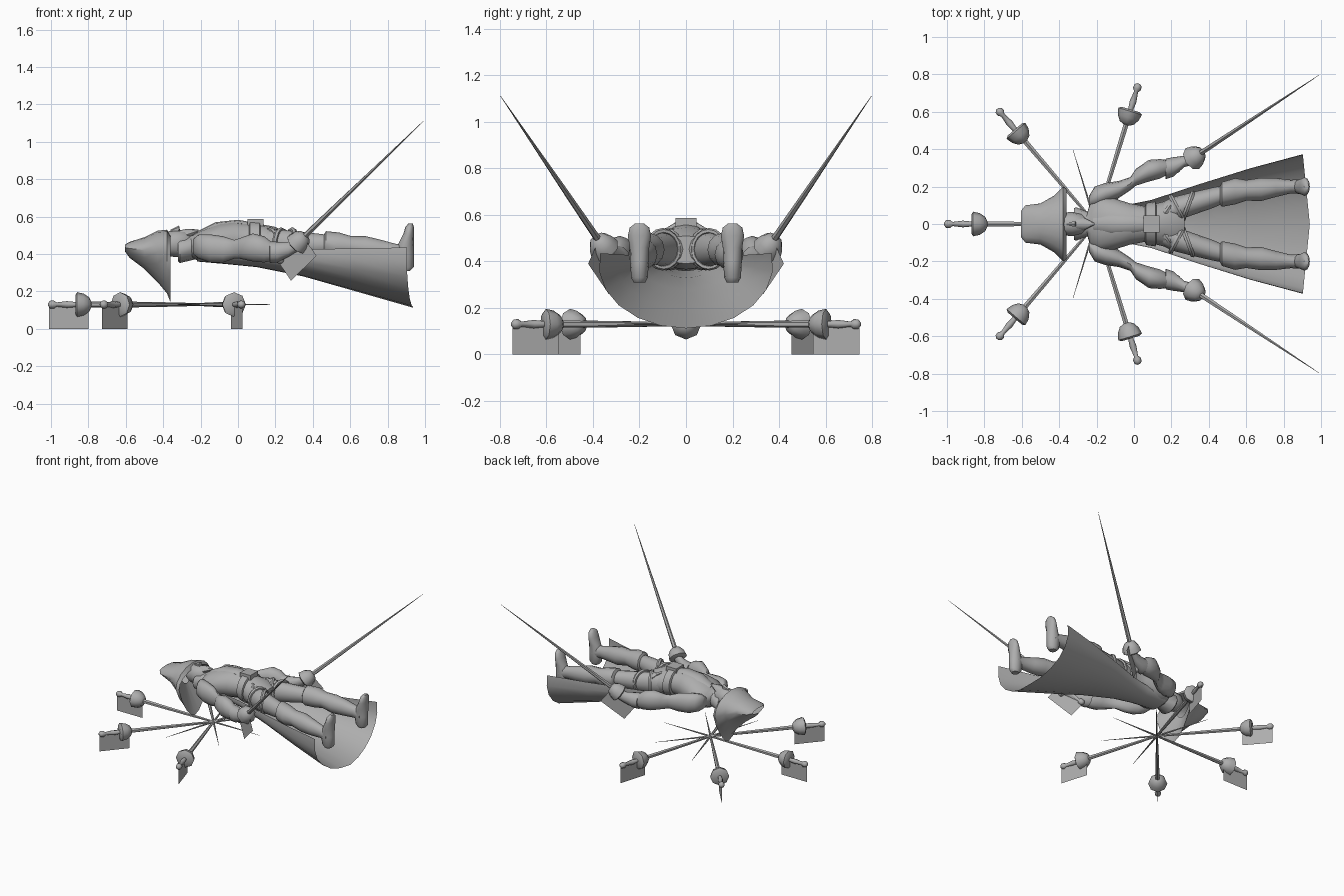
import bpy, bmesh, math
from mathutils import Vector, Matrix

if "Cube" in bpy.data.objects:
    bpy.data.objects.remove(bpy.data.objects["Cube"])

grey = bpy.data.materials.new("plain grey")
grey.use_nodes = True
grey.diffuse_color = (0.42, 0.42, 0.42, 1)
grey.node_tree.nodes["Principled BSDF"].inputs["Base Color"].default_value = grey.diffuse_color


def finish(bm, name, matrix=None, angle=45):
    bmesh.ops.recalc_face_normals(bm, faces=bm.faces)
    mesh = bpy.data.meshes.new(name)
    bm.to_mesh(mesh)
    bm.free()
    mesh.materials.append(grey)
    obj = bpy.data.objects.new(name, mesh)
    bpy.context.collection.objects.link(obj)
    if matrix is not None:
        obj.matrix_world = matrix
    bpy.ops.object.select_all(action="DESELECT")
    obj.select_set(True)
    bpy.context.view_layer.objects.active = obj
    bpy.ops.object.shade_smooth_by_angle(angle=math.radians(angle))
    return obj


def skin(rings, name, closed=True, caps=True, matrix=None, angle=45):
    """Bridge rows of points into a surface."""
    bm = bmesh.new()
    rows = [[bm.verts.new(p) for p in ring] for ring in rings]
    n = len(rows[0])
    for a, b in zip(rows, rows[1:]):
        for i in range(n if closed else n - 1):
            j = (i + 1) % n
            bm.faces.new((a[i], a[j], b[j], b[i]))
    if caps:
        bm.faces.new(rows[0])
        bm.faces.new(rows[-1])
    return finish(bm, name, matrix, angle)


def limb(name, path, side=1, sides=12, matrix=None):
    """Sections across x: (x, y, z, half width, half height)."""
    rings = []
    for x, y, z, w, h in path:
        rings.append([(x, side * (y + w * math.sin(t)), z + h * math.cos(t))
                      for t in (2 * math.pi * i / sides for i in range(sides))])
    return skin(rings, name, matrix=matrix)


def round_profile(name, profile, matrix, sides=8, caps=True):
    """Turned shape around the local x axis: (x, radius)."""
    rings = [[(x, r * math.sin(t), r * math.cos(t))
              for t in (2 * math.pi * i / sides for i in range(sides))]
             for x, r in profile]
    return skin(rings, name, caps=caps, matrix=matrix)


# Sword: local x runs to the tip, the guard sits at the origin
def sword(name, guard, direction):
    d = Vector(direction).normalized()
    across = Vector((0, 0, 1)).cross(d).normalized()
    up = d.cross(across)
    m = Matrix((d, across, up)).transposed().to_4x4()
    m.translation = guard
    round_profile(name + "_blade", [(0, .016), (.35, .012), (1.01, .001)], m, 6)
    round_profile(name + "_cup", [(-.045, .05), (-.035, .066), (0, .058), (.03, .038), (.042, .012)], m)
    round_profile(name + "_grip", [(-.19, .008), (-.18, .02), (-.16, .022), (-.145, .011),
                                   (-.09, .018), (-.04, .013)], m)
    skin([[(-.185, 0, 0), (.025, 0, 0)], [(-.185, 0, -.13), (.025, 0, -.13)]],
         name + "_hanging_plate", closed=False, caps=False, matrix=m)


# Ring of five swords under the figure
for i, a in enumerate((180, 130.5, 73, -73, -130.5)):
    out = Vector((math.cos(math.radians(a)), math.sin(math.radians(a)), 0))
    reach = .62 if abs(a) != 73 else .595
    sword("floor_sword_%d" % (i + 1), Vector((-.205, 0, .13)) + out * reach, -out)

# Torso lying face up
limb("torso", [(-.29, 0, .44, .04, .045), (-.25, 0, .44, .06, .06), (-.23, 0, .44, .13, .07),
               (-.18, 0, .45, .15, .085), (-.1, 0, .465, .135, .1), (-.02, 0, .475, .11, .1),
               (.06, 0, .475, .095, .09), (.12, 0, .465, .11, .095), (.2, 0, .455, .13, .09),
               (.27, 0, .45, .1, .06)], sides=16)
limb("coat_front", [(-.22, 0, .5, .04, .02), (-.12, 0, .55, .05, .02),
                    (.0, 0, .565, .045, .018), (.1, 0, .55, .03, .015)], sides=8)

# Belt, buckle
limb("belt", [(.06, 0, .475, .1, .095), (.065, 0, .475, .112, .102),
              (.115, 0, .468, .12, .106), (.12, 0, .468, .105, .095)], sides=16)
skin([[(x, y, z) for x, y in ((.05, -.045), (.135, -.045), (.135, .045), (.05, .045))]
      for z in (.55, .587)], "buckle")

# Head with nose, beard and collar
limb("head", [(-.41, 0, .45, .04, .04), (-.38, 0, .455, .06, .065), (-.33, 0, .455, .065, .072),
              (-.28, 0, .46, .055, .065), (-.25, 0, .46, .03, .04)])
limb("nose", [(-.36, 0, .52, .008, .01), (-.315, 0, .535, .017, .018), (-.31, 0, .515, .012, .01)], sides=6)
limb("beard", [(-.31, 0, .505, .03, .022), (-.27, 0, .505, .035, .03), (-.21, 0, .525, .004, .006)], sides=8)
limb("collar", [(-.32, 0, .42, .085, .06), (-.31, 0, .42, .09, .068), (-.235, 0, .435, .06, .065)])

# Wide hat, open towards the head, with a long drooping brim point
hat_rings = []
for x, z, w, up, down in ((-.605, .435, .07, .015, .02), (-.58, .43, .1, .035, .05),
                          (-.5, .42, .11, .07, .1), (-.43, .41, .15, .115, .16),
                          (-.38, .4, .2, .13, .21), (-.36, .4, .19, .1, .26)):
    row = []
    for i in range(16):
        t = 2 * math.pi * i / 16
        c = math.cos(t)
        row.append((x, w * math.sin(t) * (1 if c > 0 else 1 + .35 * c),
                    z + c * (up if c > 0 else down)))
    hat_rings.append(row)
hat_rings.append([(-.43, p[1] * .4, .44 + (p[2] - .4) * .3) for p in hat_rings[-1]])
hat = skin(hat_rings, "hat", caps=False)

# Cape: a half cone hanging below the body
cape_rows = []
for x, w, top, bottom in ((-.22, .1, .43, .36), (-.05, .1, .42, .345), (.1, .13, .42, .33),
                          (.35, .21, .425, .28), (.65, .3, .43, .195), (.94, .375, .435, .112)):
    row = []
    for i in range(13):
        a = math.pi * (i / 12 - .5) * 1.12
        y = w * math.sin(a)
        z = bottom + (top - bottom) * (1 - math.cos(a)) / (1 - math.cos(math.pi * .56))
        row.append((x - .04 * abs(math.sin(a)) * max(x, 0), y, z))
    cape_rows.append(row)
skin(cape_rows, "cape", closed=False, caps=False, angle=60)

for side, label in ((1, "left"), (-1, "right")):
    # Arm with puffed sleeve and flared cuff
    limb(label + "_arm", [(-.24, .12, .44, .03, .04), (-.21, .145, .44, .055, .065),
                          (-.15, .165, .43, .055, .075), (-.08, .185, .425, .045, .07),
                          (-.02, .215, .425, .035, .05), (.01, .25, .43, .045, .055),
                          (.08, .285, .435, .058, .075), (.14, .295, .425, .052, .07),
                          (.19, .305, .41, .035, .045)], side)
    limb(label + "_gauntlet", [(.165, .295, .41, .025, .03), (.17, .295, .41, .055, .058),
                               (.21, .305, .41, .052, .055), (.27, .335, .425, .03, .04),
                               (.31, .35, .45, .035, .04), (.35, .365, .465, .03, .035),
                               (.37, .37, .47, .012, .015)], side)
    sword(label + "_hand_sword", Vector((.335, side * .365, .475)), (.645, side * .425, .625))

    # Leg with breeches and boot
    limb(label + "_leg", [(.13, .055, .455, .05, .07), (.2, .075, .455, .066, .08),
                          (.3, .105, .45, .062, .072), (.42, .14, .45, .055, .06),
                          (.5, .165, .45, .045, .05)], side)
    limb(label + "_boot", [(.46, .155, .45, .05, .055), (.47, .158, .45, .066, .072),
                           (.54, .175, .445, .07, .07), (.6, .18, .44, .055, .057),
                           (.68, .185, .43, .062, .066), (.76, .195, .42, .05, .057),
                           (.84, .2, .41, .036, .045), (.9, .2, .4, .04, .05)], side)
    foot = []
    for z, x0, x1, w in ((.31, .87, .92, .025), (.33, .85, .94, .036), (.4, .84, .94, .04),
                         (.46, .86, .94, .042), (.51, .885, .94, .05), (.545, .895, .94, .042),
                         (.562, .91, .935, .02)):
        foot.append([((x0 + x1) / 2 + (x1 - x0) / 2 * math.cos(t), side * .2 + w * math.sin(t), z)
                     for t in (2 * math.pi * i / 12 for i in range(12))])
    skin(foot, label + "_foot")

    # Slanted straps over hip and thigh
    for k, (x, y, turn) in enumerate(((.17, .065, -35), (.23, .085, 28), (.29, .1, -20))):
        bpy.ops.mesh.primitive_torus_add(major_segments=16, minor_segments=6,
                                         major_radius=.072, minor_radius=.011,
                                         location=(x, side * y, .452),
                                         rotation=(0, math.pi / 2, side * math.radians(turn)))
        strap = bpy.context.object
        strap.name = "%s_strap_%d" % (label, k + 1)
        strap.scale = (1.1, 1, 1.3)
        strap.data.materials.append(grey)
        bpy.ops.object.shade_smooth_by_angle(angle=math.radians(45))
